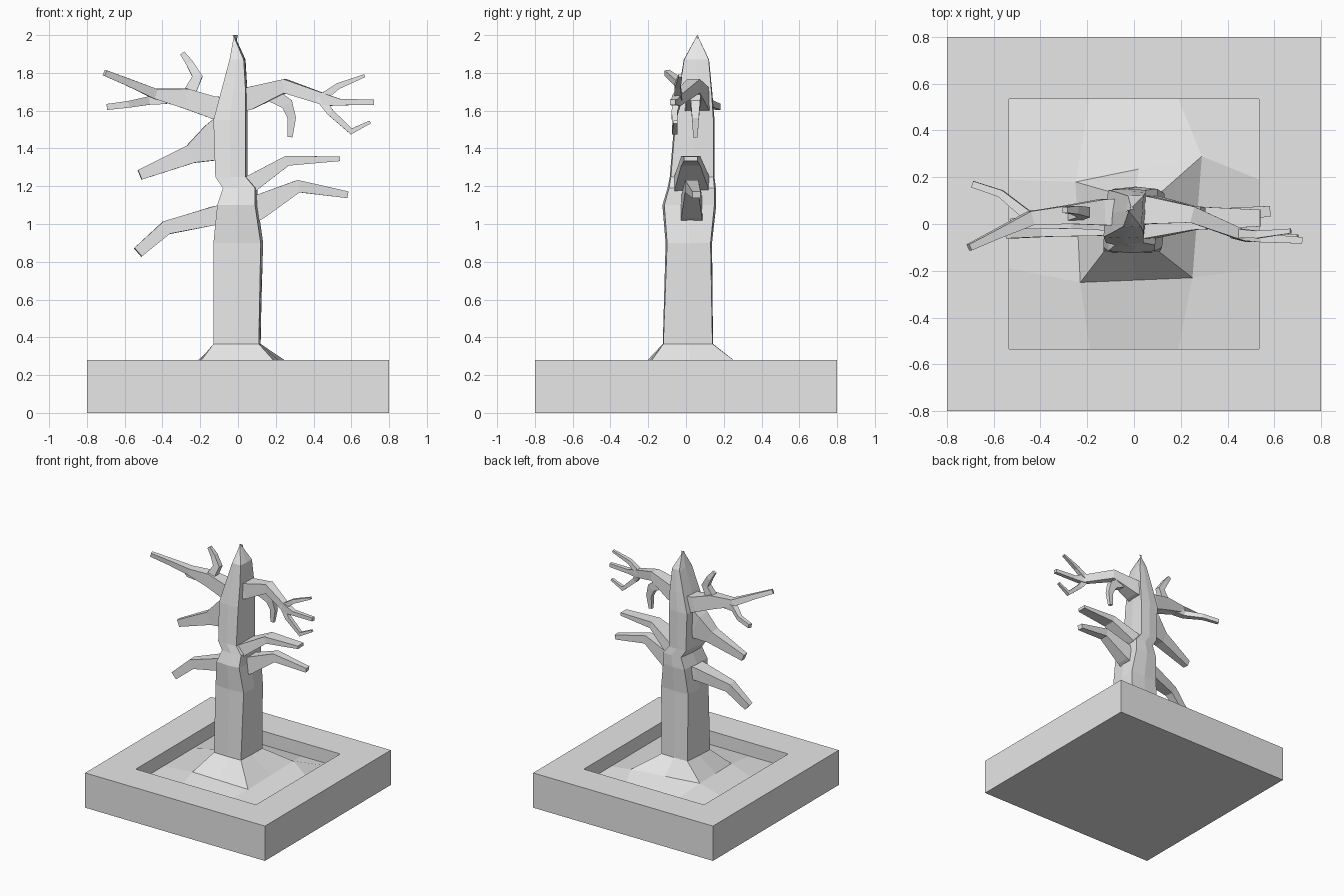
import bpy
from mathutils import Vector

if "Cube" in bpy.data.objects:
    bpy.data.objects.remove(bpy.data.objects["Cube"])

grey = bpy.data.materials.new("plain_grey")
grey.diffuse_color = (0.8, 0.8, 0.8, 1)
grey.use_nodes = True
grey.node_tree.nodes["Principled BSDF"].inputs["Base Color"].default_value = grey.diffuse_color


def make(name, verts, faces):
    mesh = bpy.data.meshes.new(name)
    mesh.from_pydata(verts, [], faces)
    mesh.materials.append(grey)
    obj = bpy.data.objects.new(name, mesh)
    bpy.context.collection.objects.link(obj)
    return obj


def loft(name, rings, cap_start=True):
    """Skin equal-sized rings into a closed flat-shaded tube."""
    n = len(rings[0])
    verts = [p for r in rings for p in r]
    faces = [(k * n + i, k * n + (i + 1) % n, (k + 1) * n + (i + 1) % n, (k + 1) * n + i)
             for k in range(len(rings) - 1) for i in range(n)]
    faces.append(tuple(range(len(verts) - n, len(verts))))
    if cap_start:
        faces.append(tuple(reversed(range(n))))
    return make(name, verts, faces)


def square(s, z):
    return [(-s, -s, z), (s, -s, z), (s, s, z), (-s, s, z)]


def with_mids(corners, bulge):
    """Add a slightly bulged midpoint on each side of a four-cornered ring."""
    c = [Vector(p) for p in corners]
    mid = sum(c, Vector()) / 4
    out = []
    for i in range(4):
        m = (c[i] + c[(i + 1) % 4]) / 2
        d = m - mid
        d.z = 0
        out += [c[i], m + d.normalized() * bulge]
    return out


# planter box with a square recess
loft("planter", [square(0.8, 0), square(0.8, 0.28), square(0.535, 0.28), square(0.535, 0.15)])

# soil rising from the recess walls to the root flare
root = [(-.23, -.25, .23), (.25, -.23, .21), (.29, .29, .25), (-.25, .18, .24)]
inner = {(1, 1): root[0], (2, 1): root[1], (2, 2): root[2], (1, 2): root[3]}
steps = (-.535, -.19, .19, .535)
soil = [inner.get((i, j), (steps[i], steps[j], .17)) for j in range(4) for i in range(4)]
make("soil", soil, [(j * 4 + i, j * 4 + i + 1, j * 4 + i + 5, j * 4 + i + 4)
                    for j in range(3) for i in range(3) if (i, j) != (1, 1)])

# trunk: z, x range, y range, side bulge
sections = [
    (.365, -.13, .12, -.12, .14, .003),
    (.90, -.13, .13, -.10, .13, .008),
    (1.10, -.11, .10, -.115, .15, .010),
    (1.19, -.08, .10, -.09, .15, .008),
    (1.25, -.12, .05, -.08, .145, .006),
    (1.55, -.13, .05, -.055, .145, .006),
    (1.70, -.09, .05, -.035, .135, .004),
    (1.87, -.045, .04, -.01, .12, .002),
    (2.00, -.021, -.019, .059, .061, 0),
]
rings = [with_mids(root, 0)]
for z, x0, x1, y0, y1, b in sections:
    rings.append(with_mids([(x0, y0, z), (x1 - .01, y0, z), (x1, y1, z), (x0 + .02, y1, z)], b))
loft("trunk", rings)


def branch(name, pts):
    """Tapered four-sided limb; each point is x, y, z, half height, half depth."""
    p = [Vector(q[:3]) for q in pts]
    out = []
    for i, q in enumerate(pts):
        a, b = p[max(i - 1, 0)], p[min(i + 1, len(p) - 1)]
        if 0 < i < len(p) - 1:
            t = (p[i] - a).normalized() + (b - p[i]).normalized()
        else:
            t = b - a
        t.normalize()
        up = Vector((-t.z, 0, t.x)).normalized() * q[3]
        side = t.cross(up).normalized() * q[4]
        out.append([p[i] + up - side, p[i] + up + side, p[i] - up + side, p[i] - up - side])
    loft(name, out)


# right-hand limbs
branch("upper_right_limb", [(0, .06, 1.655, .065, .07), (.06, .06, 1.665, .06, .06),
                            (.25, .04, 1.73, .037, .035), (.47, -.05, 1.655, .03, .022),
                            (.54, -.06, 1.645, .017, .018), (.72, -.07, 1.645, .014, .014)])
branch("upper_right_top_twig", [(.44, -.04, 1.665, .022, .02), (.53, -.045, 1.73, .016, .016),
                                (.67, -.03, 1.785, .008, .01)])
branch("upper_right_low_twig", [(.43, -.04, 1.67, .022, .02), (.49, -.06, 1.59, .018, .016),
                                (.60, -.06, 1.49, .016, .014), (.70, -.055, 1.54, .008, .01)])
branch("upper_right_hanging_twig", [(.17, .05, 1.69, .04, .03), (.26, .05, 1.635, .032, .025),
                                    (.285, .05, 1.56, .022, .018), (.275, .05, 1.46, .014, .012)])
branch("middle_right_limb", [(0, .03, 1.17, .05, .10), (.08, .03, 1.22, .045, .09),
                             (.26, .025, 1.335, .027, .05), (.54, .025, 1.345, .012, .036)])
branch("lower_right_limb", [(.04, .03, 1.06, .07, .06), (.11, .03, 1.09, .065, .055),
                            (.32, .03, 1.20, .033, .035), (.58, .055, 1.155, .018, .022)])

# left-hand limbs
branch("lower_left_limb", [(-.04, .02, 1.055, .055, .07), (-.12, .01, 1.045, .05, .06),
                           (-.38, -.02, .98, .037, .035), (-.53, -.04, .85, .03, .022)])
branch("middle_left_limb", [(-.05, .03, 1.47, .12, .06), (-.13, .03, 1.43, .10, .055),
                            (-.25, .02, 1.37, .05, .04), (-.52, 0, 1.26, .027, .022)])
branch("upper_left_limb", [(-.06, .05, 1.60, .07, .06), (-.14, .05, 1.62, .058, .055),
                           (-.28, .04, 1.665, .053, .04), (-.44, .025, 1.69, .027, .03),
                           (-.58, -.04, 1.75, .02, .02), (-.705, -.10, 1.80, .016, .014)])
branch("upper_left_back_twig", [(-.38, .03, 1.66, .025, .025), (-.46, .04, 1.655, .022, .022),
                                (-.57, .13, 1.635, .018, .016), (-.69, .17, 1.62, .016, .014)])
branch("upper_left_top_twig", [(-.27, .04, 1.67, .035, .03), (-.215, .05, 1.78, .027, .022),
                               (-.255, .06, 1.85, .02, .018), (-.295, .06, 1.905, .013, .012)])

# consistent outward faces
import bmesh
for obj in bpy.context.collection.objects:
    bm = bmesh.new()
    bm.from_mesh(obj.data)
    if obj.name == "soil":
        bm.normal_update()
    else:
        bmesh.ops.recalc_face_normals(bm, faces=bm.faces)
    bm.to_mesh(obj.data)
    bm.free()
